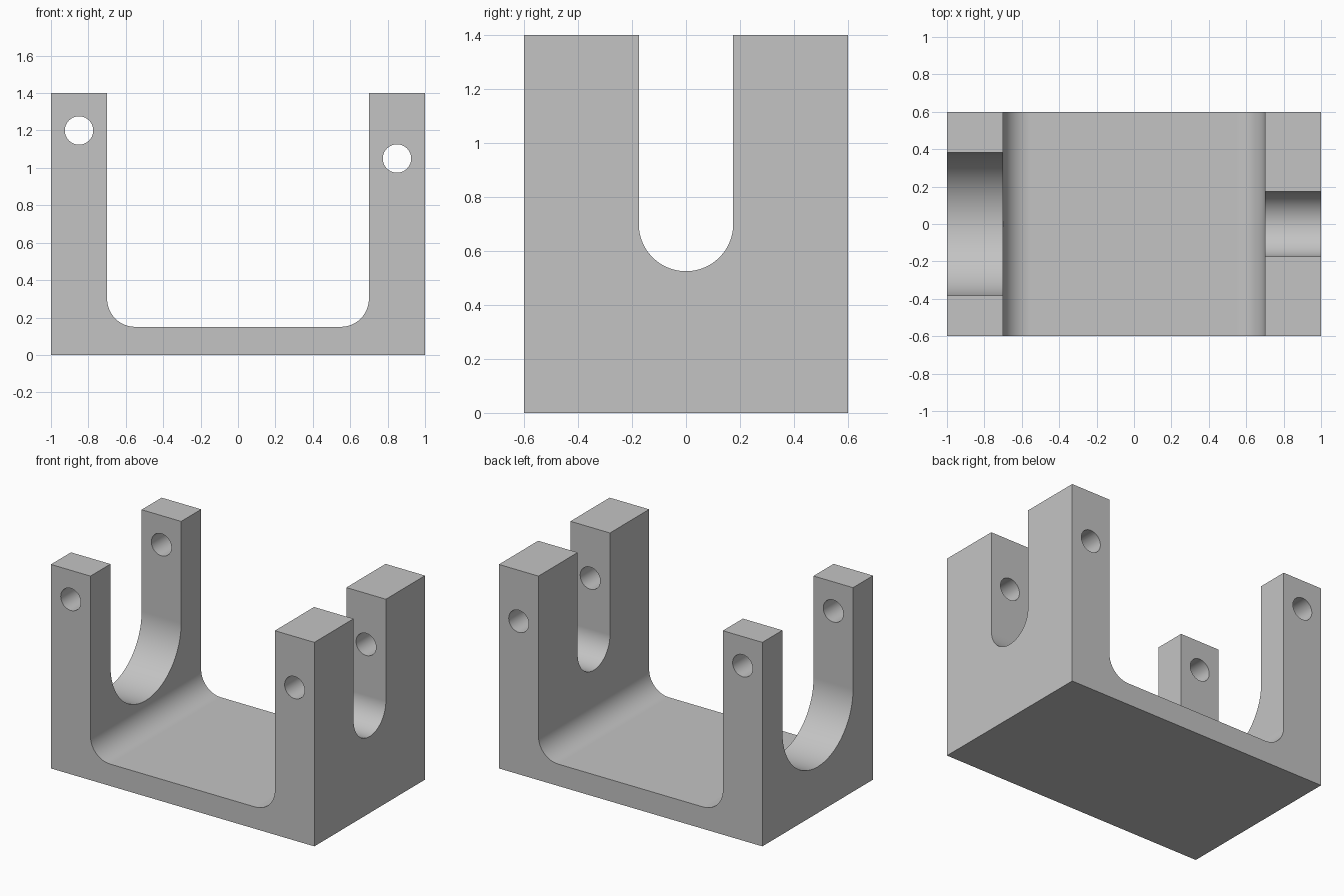
import bpy
import bmesh
from math import sin, cos, pi
from mathutils import Vector

cube = bpy.data.objects.get("Cube")
if cube:
    bpy.data.objects.remove(cube, do_unlink=True)

WALL_IN, FLOOR, FILLET, TOP, DEPTH = 0.7, 0.15, 0.15, 1.4, 0.6

grey = bpy.data.materials.new("plain_grey")
grey.use_nodes = True
grey.diffuse_color = (0.55, 0.55, 0.55, 1)
grey.node_tree.nodes["Principled BSDF"].inputs["Base Color"].default_value = (0.55, 0.55, 0.55, 1)


def arc(cx, cz, r, start, end, steps):
    """Points along an arc, angles in half turns."""
    angles = [pi * (start + (end - start) * i / steps) for i in range(steps + 1)]
    return [(cx + r * cos(a), cz + r * sin(a)) for a in angles]


def extrude_profile(name, points, axis, low, high):
    """Solid from a closed profile: (x, z) along y, or (y, z) along x."""
    bm = bmesh.new()
    place = (lambda u, v: (low, u, v)) if axis == "x" else (lambda u, v: (u, low, v))
    face = bm.faces.new([bm.verts.new(place(u, v)) for u, v in points])
    moved = bmesh.ops.extrude_face_region(bm, geom=[face])["geom"]
    span = high - low
    shift = Vector((span, 0, 0)) if axis == "x" else Vector((0, span, 0))
    bmesh.ops.translate(bm, vec=shift, verts=[g for g in moved if isinstance(g, bmesh.types.BMVert)])
    bmesh.ops.recalc_face_normals(bm, faces=bm.faces)
    mesh = bpy.data.meshes.new(name)
    bm.to_mesh(mesh)
    bm.free()
    mesh.materials.append(grey)
    obj = bpy.data.objects.new(name, mesh)
    bpy.context.collection.objects.link(obj)
    return obj


# U-shaped body with rounded inner corners
cx, cz = WALL_IN - FILLET, FLOOR + FILLET
profile = [(-1, 0), (1, 0), (1, TOP), (WALL_IN, TOP)]
profile += arc(cx, cz, FILLET, 0, -0.5, 12)
profile += arc(-cx, cz, FILLET, -0.5, -1, 12)
profile += [(-WALL_IN, TOP), (-1, TOP)]
bracket = extrude_profile("cradle_bracket", profile, "y", -DEPTH, DEPTH)

# Round-bottomed slots and cross pin holes, one of each per wall
cutters = []
for side, slot_r, hole_z in ((-1, 0.383, 1.2), (1, 0.175, 1.05)):
    label = "left" if side > 0 else "right"
    slot = [(-slot_r, TOP + 0.2)] + arc(0, 0.7, slot_r, 1, 2, 32) + [(slot_r, TOP + 0.2)]
    ends = sorted((side * 0.5, side * 1.2))
    cutters.append(extrude_profile(label + "_slot_cutter", slot, "x", *ends))
    hole = arc(side * 0.85, hole_z, 0.076, 0, 2, 40)[:-1]
    cutters.append(extrude_profile(label + "_hole_cutter", hole, "y", -1, 1))

for cutter in cutters:
    cutter.hide_render = True
    mod = bracket.modifiers.new("cut", "BOOLEAN")
    mod.operation = "DIFFERENCE"
    mod.solver = "EXACT"
    mod.object = cutter

# Bake the cuts, then drop the cutters
bpy.context.view_layer.update()
bpy.ops.object.select_all(action="DESELECT")
bracket.select_set(True)
bpy.context.view_layer.objects.active = bracket
for mod in list(bracket.modifiers):
    bpy.ops.object.modifier_apply(modifier=mod.name)
for cutter in cutters:
    bpy.data.objects.remove(cutter, do_unlink=True)

# Smooth curves, crisp edges, flat walls
bpy.ops.object.shade_smooth_by_angle(angle=pi / 6)
weighted = bracket.modifiers.new("flat_walls", "WEIGHTED_NORMAL")
weighted.keep_sharp = True
